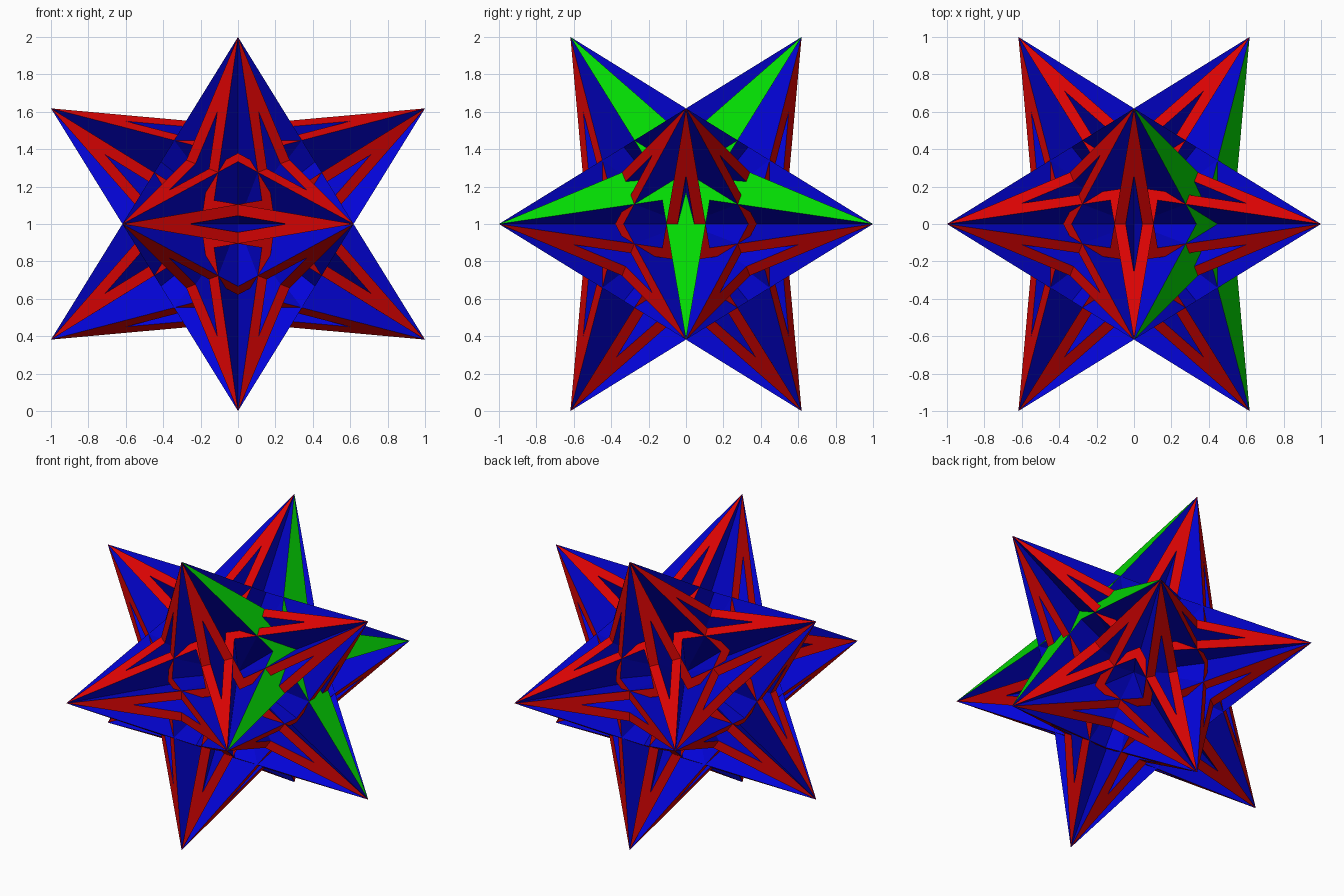
import bpy, math
from mathutils import Vector

cube = bpy.data.objects.get("Cube")
if cube:
    bpy.data.objects.remove(cube)


def material(name, rgb):
    m = bpy.data.materials.new(name)
    m.use_nodes = True
    m.diffuse_color = (*rgb, 1)
    m.node_tree.nodes["Principled BSDF"].inputs["Base Color"].default_value = (*rgb, 1)
    return m


RED = material("red", (0.7, 0.001, 0.001))
BLUE = material("blue", (0.001, 0.001, 0.7))
GREEN = material("green", (0.001, 0.7, 0.001))


def add_object(name, verts, faces, mat):
    mesh = bpy.data.meshes.new(name)
    mesh.from_pydata([tuple(v) for v in verts], [], faces)
    mesh.materials.append(mat)
    obj = bpy.data.objects.new(name, mesh)
    obj.location.z = 1.0
    bpy.context.collection.objects.link(obj)


# Twelve spike tips: three crossed golden rectangles
G = (math.sqrt(5) - 1) / 2
tips = []
for a in (-1, 1):
    for b in (-G, G):
        tips += [Vector((a, 0, b)), Vector((0, b, a)), Vector((b, a, 0))]

NOTCH = 0.216     # radius of the corners between arms
HOLE = 0.6        # size of the star-shaped opening


def star_points(axis, scale):
    """Outline of a flat five-armed star whose arms end at five tips."""
    n = axis.normalized()
    ring = next(t for t in tips if abs(t.dot(axis) - G) < 0.01)
    centre = n * ring.dot(n)
    u = ring - centre
    radius = u.length
    u.normalize()
    v = n.cross(u)
    points = []
    for i in range(10):
        r = scale * (NOTCH if i % 2 else radius)
        ang = i * math.pi / 5
        points.append(centre + r * (math.cos(ang) * u + math.sin(ang) * v))
    return points, centre


STEPS = [(i, (i + 1) % 10) for i in range(10)]
ORIGIN = Vector((0, 0, 0))

for number, axis in enumerate(tips, 1):
    outer, centre = star_points(axis, 1.0)
    # walls running from the star outline to the middle of the model
    add_object(f"outer_walls_{number}", outer + [ORIGIN],
               [(j, i, 10) for i, j in STEPS], BLUE)
    if axis.x > 0.9 and axis.z > 0:
        # the single solid star
        add_object("solid_star", outer + [centre],
                   [(i, j, 10) for i, j in STEPS], GREEN)
    else:
        inner, _ = star_points(axis, HOLE)
        add_object(f"star_frame_{number}", outer + inner,
                   [(i, j, 10 + j, 10 + i) for i, j in STEPS], RED)
        # walls of the star-shaped opening, facing into it
        add_object(f"opening_walls_{number}", inner + [ORIGIN],
                   [(i, j, 10) for i, j in STEPS], BLUE)
